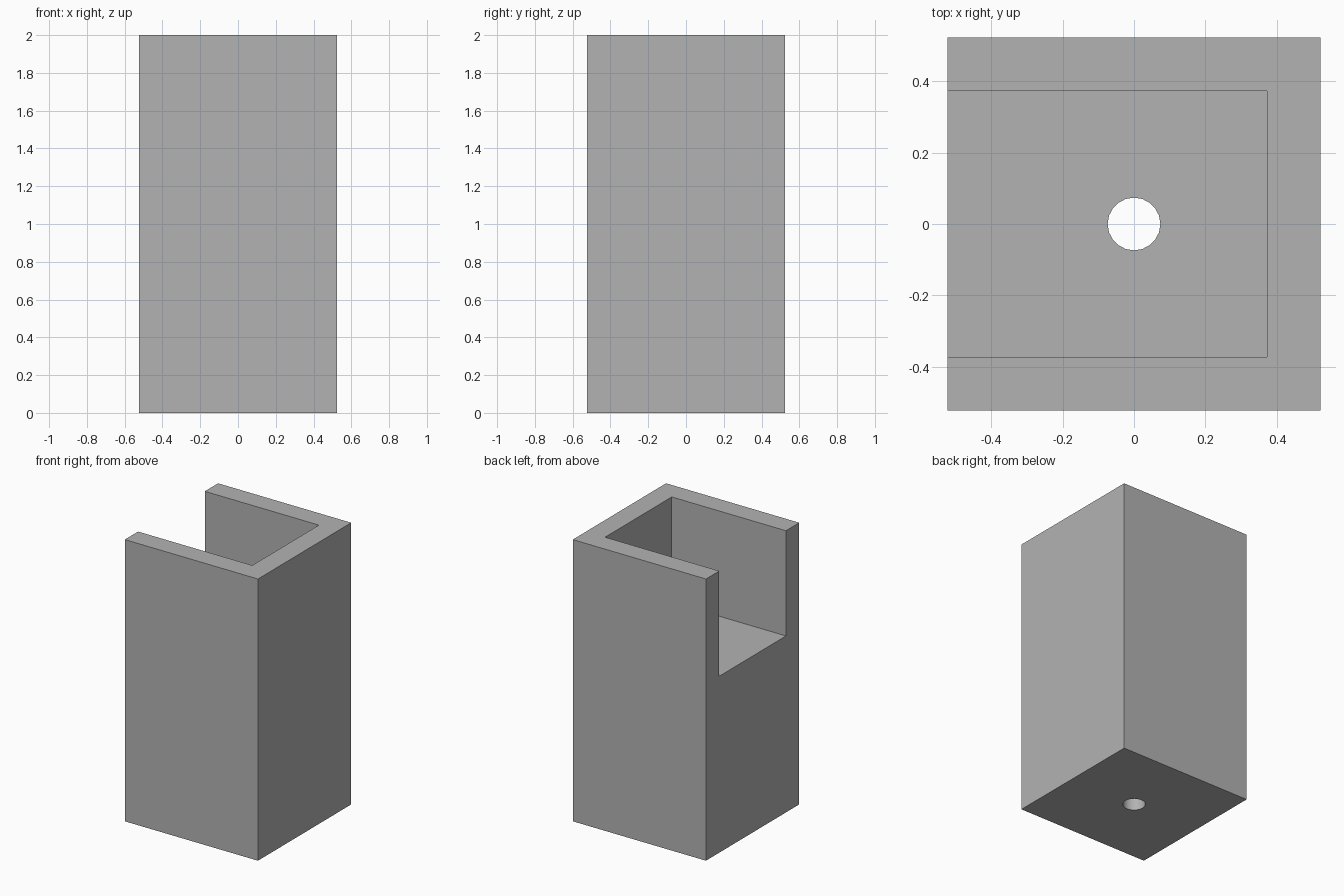
import bpy
import math

if "Cube" in bpy.data.objects:
    bpy.data.objects.remove(bpy.data.objects["Cube"], do_unlink=True)

HALF = 0.523      # outer half width
INNER = 0.374     # pocket half width
HEIGHT = 2.0
FLOOR = 1.253     # pocket floor height
HOLE = 0.074      # drain hole radius

grey = bpy.data.materials.new("plain grey")
grey.use_nodes = True
colour = (0.45, 0.45, 0.45, 1)
grey.diffuse_color = colour
grey.node_tree.nodes["Principled BSDF"].inputs["Base Color"].default_value = colour


def box(name, low, high):
    """Axis-aligned box between two corners."""
    centre = [(a + b) / 2 for a, b in zip(low, high)]
    bpy.ops.mesh.primitive_cube_add(size=1, location=centre)
    obj = bpy.context.object
    obj.name = name
    obj.scale = [b - a for a, b in zip(low, high)]
    bpy.ops.object.transform_apply(location=True, rotation=False, scale=True)
    obj.data.materials.append(grey)
    return obj


def cut(target, cutter):
    """Subtract the cutter and remove it."""
    mod = target.modifiers.new("cut", "BOOLEAN")
    mod.operation = "DIFFERENCE"
    mod.solver = "EXACT"
    mod.object = cutter
    cutter.hide_render = True
    bpy.context.view_layer.objects.active = target
    bpy.ops.object.modifier_apply(modifier=mod.name)
    bpy.data.objects.remove(cutter, do_unlink=True)


# Solid block
block = box("block", (-HALF, -HALF, 0), (HALF, HALF, HEIGHT))

# Pocket open at the top and on the -x side
cut(block, box("pocket_cutter", (-1, -INNER, FLOOR), (INNER, INNER, HEIGHT + 1)))

# Round hole from the pocket floor down through the base
bpy.ops.mesh.primitive_cylinder_add(vertices=20, radius=HOLE, depth=4, location=(0, 0, 1))
hole = bpy.context.object
hole.name = "hole_cutter"
hole.data.materials.append(grey)
cut(block, hole)

# Smooth hole wall, sharp box edges
bpy.ops.object.select_all(action="DESELECT")
block.select_set(True)
bpy.context.view_layer.objects.active = block
bpy.ops.object.shade_smooth_by_angle(angle=math.radians(30))
